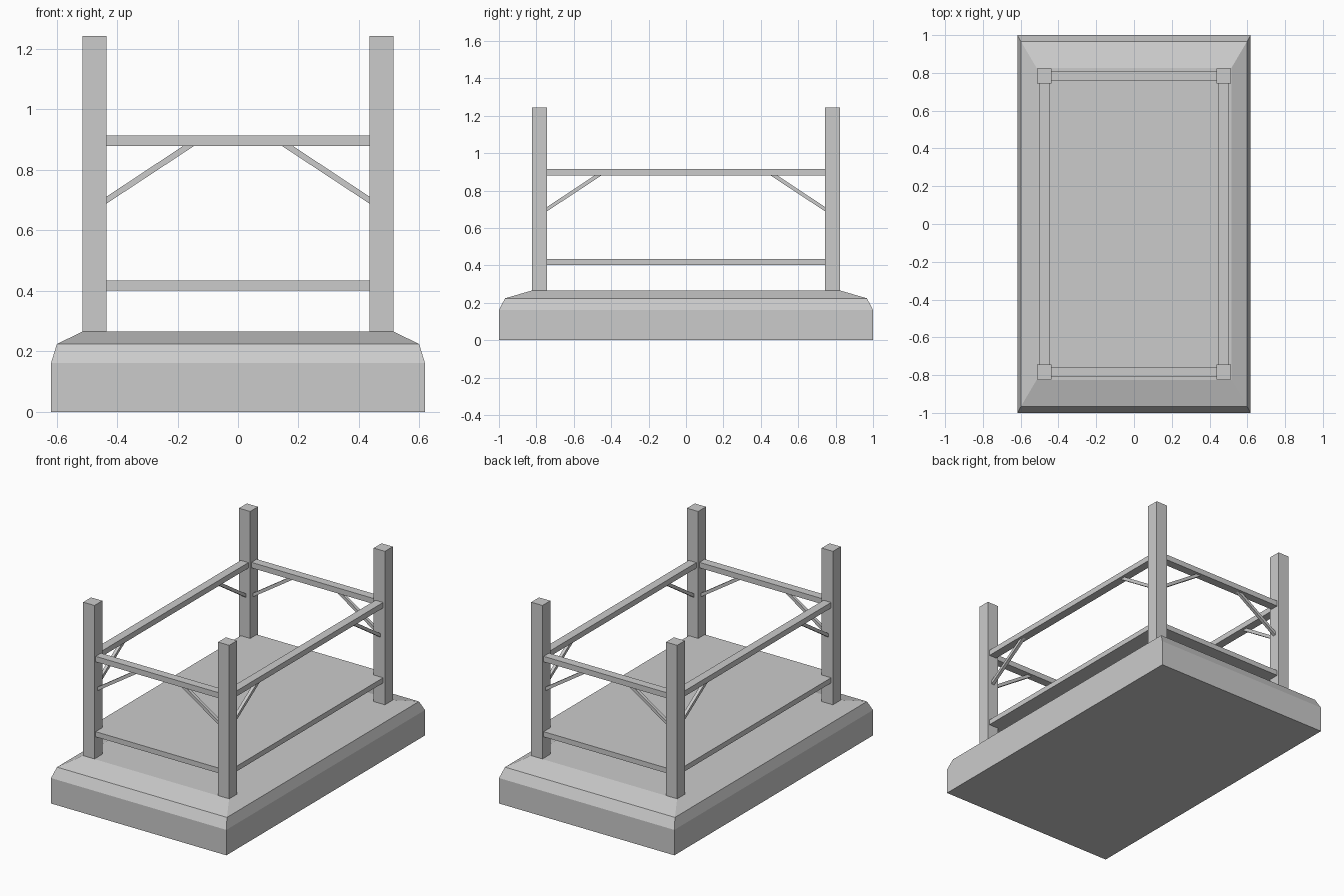
import bpy, bmesh

if "Cube" in bpy.data.objects:
    bpy.data.objects.remove(bpy.data.objects["Cube"])


def make_object(name, verts, faces):
    mesh = bpy.data.meshes.new(name)
    mesh.from_pydata(verts, [], faces)
    bm = bmesh.new()
    bm.from_mesh(mesh)
    bmesh.ops.recalc_face_normals(bm, faces=bm.faces)
    bm.to_mesh(mesh)
    bm.free()
    obj = bpy.data.objects.new(name, mesh)
    bpy.context.collection.objects.link(obj)
    return obj


def loft(name, rings):
    """Join equal-length rings of points into a closed solid."""
    n = len(rings[0])
    verts = [p for ring in rings for p in ring]
    faces = [tuple(range(n)), tuple(range(len(verts) - n, len(verts)))]
    for r in range(len(rings) - 1):
        for i in range(n):
            j = (i + 1) % n
            faces.append((r * n + i, r * n + j, (r + 1) * n + j, (r + 1) * n + i))
    return make_object(name, verts, faces)


def rect(hx, hy, z, cx=0, cy=0):
    return [(cx - hx, cy - hy, z), (cx + hx, cy - hy, z),
            (cx + hx, cy + hy, z), (cx - hx, cy + hy, z)]


def box(name, cx, cy, hx, hy, z0, z1):
    return loft(name, [rect(hx, hy, z0, cx, cy), rect(hx, hy, z1, cx, cy)])


POST_X, POST_Y, POST_H = 0.475, 0.784, 0.0395
RAIL_H = 0.0268
IN_X, IN_Y = POST_X - POST_H, POST_Y - POST_H   # inner post faces
RAIL_Z0, RAIL_Z1 = 0.879, 0.914

# Plinth with two sloped bands
loft("plinth", [rect(0.618, 1.0, 0), rect(0.618, 1.0, 0.162),
                rect(0.599, 0.967, 0.224), rect(0.515, 0.825, 0.265)])

# Raised deck between the posts
box("deck", 0, 0, POST_X + RAIL_H, POST_Y + RAIL_H, 0.401, 0.434)

# Brace outline: distance from the post face, height
BRACE = [(0, 0.688), (0.29, RAIL_Z0), (0.254, RAIL_Z0), (0, 0.711)]
BRACE_H = 0.01

for sx, side in ((-1, "left"), (1, "right")):
    # Side rails
    box(f"{side}_rail", sx * POST_X, 0, RAIL_H, IN_Y, RAIL_Z0, RAIL_Z1)
    for sy, end in ((-1, "front"), (1, "back")):
        # Corner posts
        box(f"{end}_{side}_post", sx * POST_X, sy * POST_Y, POST_H, POST_H, 0.262, 1.243)
        # Diagonal braces along both directions
        loft(f"{end}_{side}_cross_brace",
             [[(sx * (IN_X - d), sy * POST_Y + o, z) for d, z in BRACE]
              for o in (-BRACE_H, BRACE_H)])
        loft(f"{end}_{side}_side_brace",
             [[(sx * POST_X + o, sy * (IN_Y - d), z) for d, z in BRACE]
              for o in (-BRACE_H, BRACE_H)])

# Front and back rails
for sy, end in ((-1, "front"), (1, "back")):
    box(f"{end}_rail", 0, sy * POST_Y, IN_X, RAIL_H, RAIL_Z0, RAIL_Z1)
